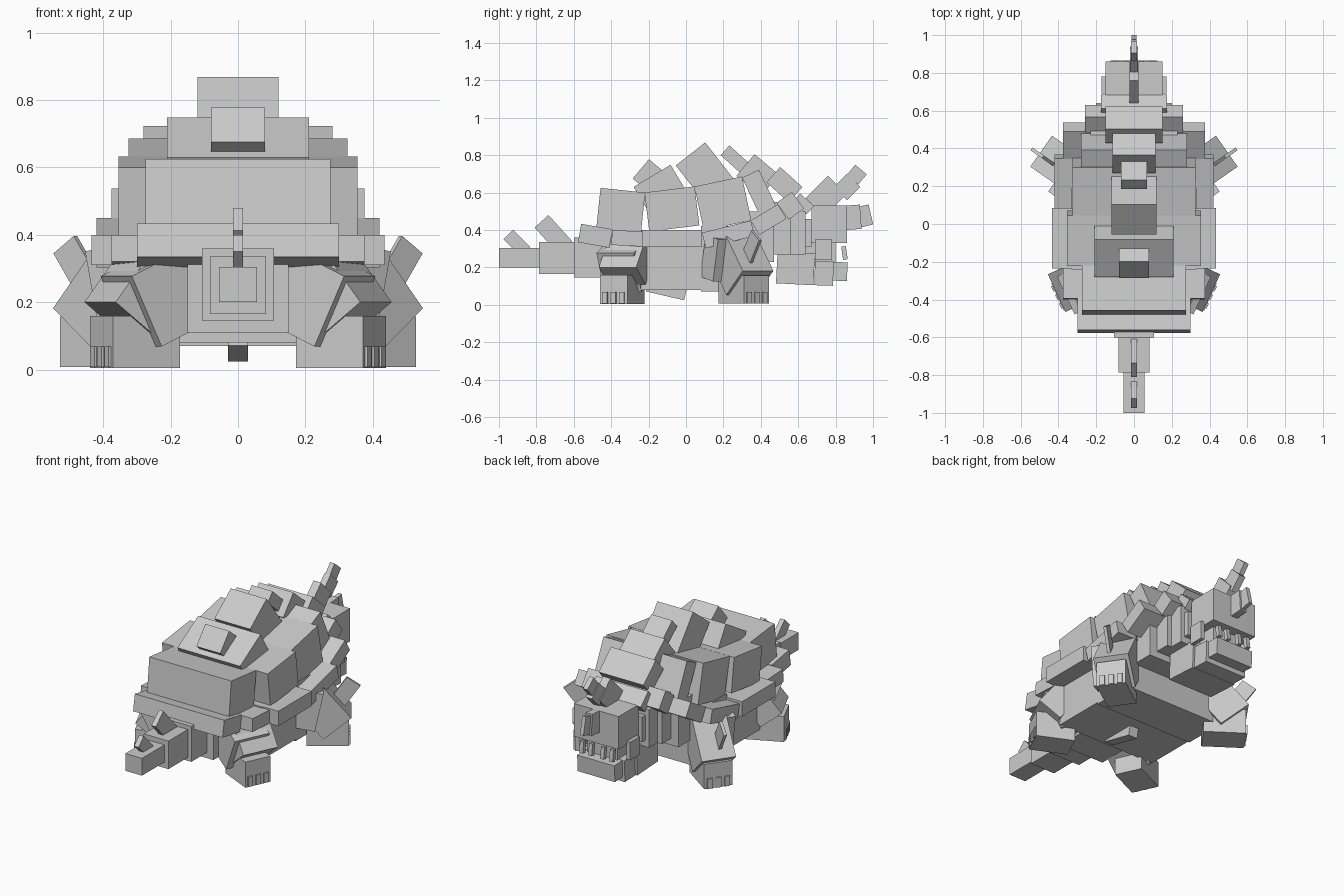
import bpy
from math import radians, sin, cos

if "Cube" in bpy.data.objects:
    bpy.data.objects.remove(bpy.data.objects["Cube"])

stone = bpy.data.materials.new("stone_grey")
stone.use_nodes = True
stone.diffuse_color = (0.6, 0.6, 0.6, 1)
stone.node_tree.nodes["Principled BSDF"].inputs["Base Color"].default_value = (0.6, 0.6, 0.6, 1)


def box(name, loc, size, rot=(0, 0, 0)):
    """A flat-sided block with rotation in degrees."""
    bpy.ops.mesh.primitive_cube_add(size=1, location=loc, rotation=[radians(r) for r in rot])
    ob = bpy.context.object
    ob.name = name
    ob.scale = size
    ob.data.materials.append(stone)
    return ob


def slab(name, half_width, y, z, length, depth, angle=0, x=0):
    """A block pitched in profile, placed by its rear upper corner."""
    a = radians(angle)
    cy = y + cos(a) * length / 2 + sin(a) * depth / 2
    cz = z + sin(a) * length / 2 - cos(a) * depth / 2
    return box(name, (x, cy, cz), (half_width * 2, length, depth), (angle, 0, 0))


# Tail with its spikes
slab("tail_tip", .056, -1, .305, .25, .105)
slab("tail_middle", .083, -.785, .335, .23, .17)
slab("tail_base", .107, -.6, .36, .25, .215)
slab("tail_spike_rear", .015, -.925, .4, .13, .07, -45)
slab("tail_spike_front", .015, -.735, .48, .19, .1, -48)

# Domed shell
slab("shell_rear", .275, -.457, .625, .24, .23, -6)
slab("shell_middle", .355, -.222, .6, .27, .21, 7)
slab("shell_front", .325, .045, .632, .26, .24, 12)
slab("shell_shoulder", .28, .3, .68, .1, .24, 25)

# Shell rim
slab("rim_rear", .3, -.56, .433, .17, .1, -10)
slab("rim_hip", .375, -.395, .4, .17, .08, -3)
slab("rim_middle", .435, -.235, .4, .32, .09)
slab("rim_front", .42, .085, .385, .27, .085, 14)
slab("rim_shoulder", .375, .345, .45, .17, .09, 31)
slab("rim_neck", .26, .485, .545, .1, .11, 36)

# Ridge along the back
slab("ridge_plate_rear", .21, -.28, .63, .23, .2, 31)
slab("ridge_spike_rear", .08, -.285, .675, .135, .12, 50)
slab("ridge_plate_middle", .12, -.055, .745, .2, .26, 38)
slab("ridge_spike_middle", .07, .185, .8, .07, .16, 48)
slab("ridge_plate_front", .115, .27, .69, .15, .17, 50)
slab("ridge_plate_neck", .15, .43, .655, .11, .16, 48)
slab("ridge_plate_nape", .175, .57, .55, .06, .1, 48)

# Underside, chest and neck
slab("belly_rear", .15, -.45, .38, .25, .27)
slab("belly_middle", .33, -.24, .4, .34, .32)
slab("belly_front", .33, .08, .42, .26, .35)
slab("belly_keel", .03, -.2, .135, .21, .065, -13)
slab("chest", .28, .3, .5, .17, .27)
slab("neck_rear", .23, .43, .55, .13, .28)
slab("neck_front", .2, .53, .5, .11, .23)

# Head and jaw
slab("head_back", .175, .545, .46, .125, .15)
slab("head", .15, .67, .53, .19, .2)
slab("mouth", .1, .58, .34, .22, .13)
slab("jaw_back", .15, .49, .285, .2, .17, -3)
slab("jaw_middle", .14, .69, .235, .1, .13, -2)
slab("jaw_tip", .125, .785, .23, .08, .1, -3)

# Crest and nose horns
slab("crest", .025, .64, .57, .17, .14, 45)
slab("crest_bridge", .02, .79, .63, .1, .1, 45)
slab("crest_horn", .015, .86, .695, .07, .08, 50)
slab("nose", .022, .85, .53, .08, .13, 4)
slab("nose_horn", .012, .905, .52, .073, .11, 13)

# Paired tusks, teeth and legs; each leg is (name, yaw, foot spot, thigh spot, sizes, tilt)
legs = [
    ("front", 35, (.385, .31), (.355, .29, .225), (.235, .165, .15), (.28, .2, .2), 50),
    ("rear", -25, (.305, -.34), (.3, -.315, .233), (.22, .16, .155), (.2, .22, .15), 52),
]
for side, sx in (("left", 1), ("right", -1)):
    slab(f"tusk_{side}", .012, .69, .35, .09, .11, x=sx * .16)
    for i in range(2):
        slab(f"tooth_{side}_{i}", .012, .83, .31, .025, .07, 8, sx * (.1 - .06 * i))
    for name, yaw, foot, thigh, foot_size, thigh_size, tilt in legs:
        turn = yaw if sx > 0 else 180 - yaw
        t = radians(turn)
        box(f"{name}_{side}_thigh", (sx * thigh[0], thigh[1], thigh[2]), thigh_size, (0, tilt, turn))
        box(f"{name}_{side}_foot", (sx * foot[0], foot[1], .082), foot_size, (0, 0, turn))
        reach = foot_size[0] / 2 - .005
        for k in (-1, 0, 1):
            across = k * .05
            px = sx * foot[0] + cos(t) * reach - sin(t) * across
            py = foot[1] + sin(t) * reach + cos(t) * across
            box(f"{name}_{side}_toe_{k + 1}", (px, py, .038), (.025, .03, .06), (0, 0, turn))
    # Hip and shoulder blocks joining the legs to the body
    hip_turn = -25 if sx > 0 else 205
    box(f"hip_{side}", (sx * .235, -.32, .215), (.2, .22, .23), (0, 25, hip_turn))
    spin = 35 if sx > 0 else 145
    box(f"shoulder_{side}", (sx * .34, .19, .25), (.12, .16, .23), (0, 12, spin))
    # Thin shoulder spikes
    box(f"shoulder_spike_{side}", (sx * .475, .35, .305), (.09, .018, .16), (0, 35, spin))
